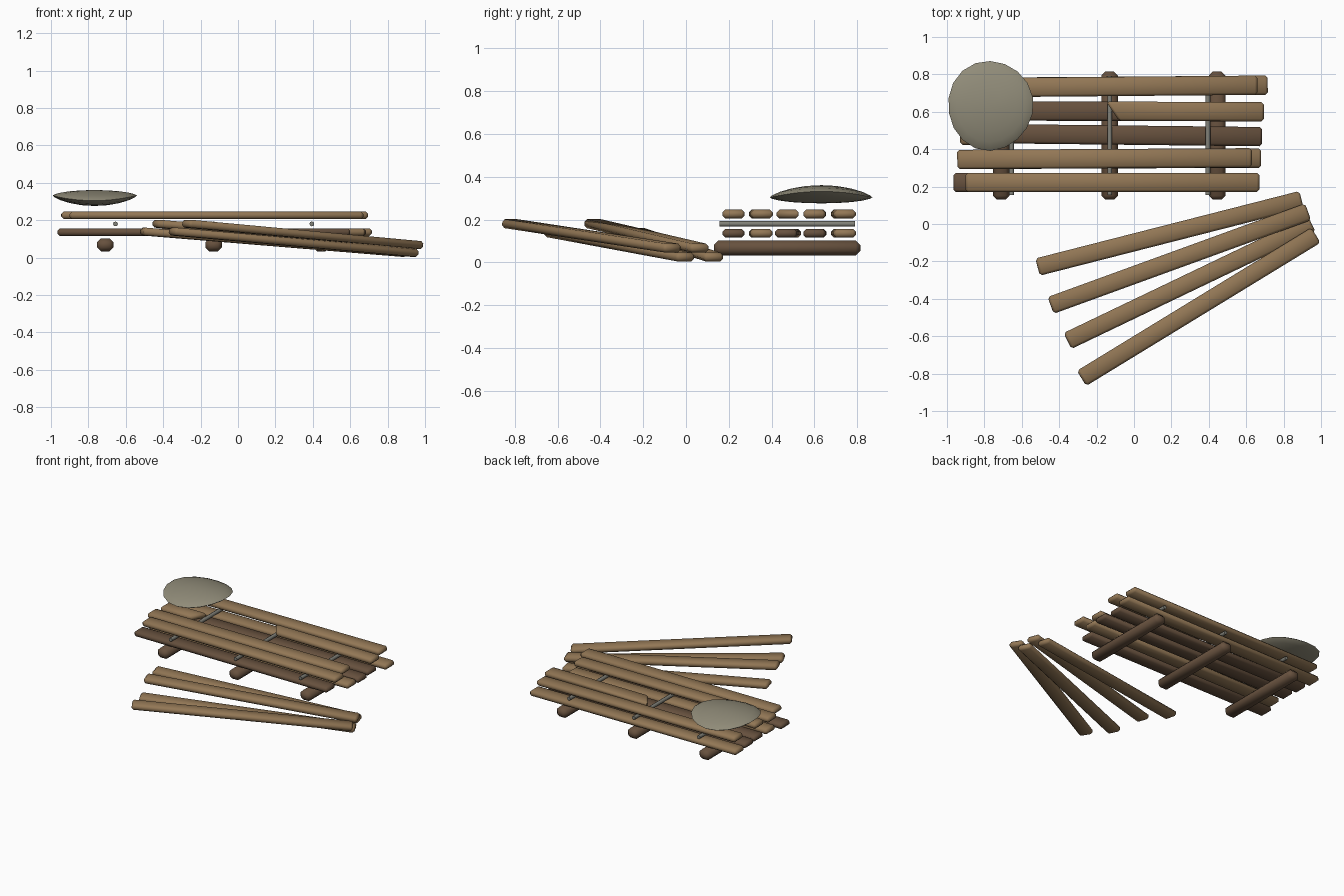
import bpy, bmesh, math
from mathutils import Vector

cube = bpy.data.objects.get("Cube")
if cube:
    bpy.data.objects.remove(cube, do_unlink=True)


def material(name, rgb):
    m = bpy.data.materials.new(name)
    m.use_nodes = True
    m.diffuse_color = (*rgb, 1)
    m.node_tree.nodes["Principled BSDF"].inputs["Base Color"].default_value = (*rgb, 1)
    return m


LIGHT = material("light wood", (0.29, 0.185, 0.092))
DARK = material("dark wood", (0.135, 0.082, 0.048))
STONE = material("grey stone", (0.28, 0.26, 0.19))
IRON = material("grey iron", (0.22, 0.22, 0.19))


def finish(name, bm, mat, angle):
    bmesh.ops.recalc_face_normals(bm, faces=bm.faces)
    me = bpy.data.meshes.new(name)
    bm.to_mesh(me)
    bm.free()
    me.materials.append(mat)
    ob = bpy.data.objects.new(name, me)
    bpy.context.collection.objects.link(ob)
    bpy.ops.object.select_all(action='DESELECT')
    ob.select_set(True)
    bpy.context.view_layer.objects.active = ob
    bpy.ops.object.shade_smooth_by_angle(angle=math.radians(angle))
    return ob


def plank(name, start, end, width, thick, chamfer, mat, skew=(0, 0)):
    """Chamfered board between two end centres; skew slants a broken end."""
    start, end = Vector(start), Vector(end)
    axis = end - start
    bm = bmesh.new()
    bmesh.ops.create_cube(bm, size=1)
    for v in bm.verts:
        slant = skew[0] if v.co.x < 0 else skew[1]
        v.co = Vector((v.co.x * axis.length + slant * v.co.y, v.co.y * width, v.co.z * thick))
    bmesh.ops.bevel(bm, geom=bm.edges[:], offset=chamfer, segments=1,
                    affect='EDGES', clamp_overlap=True)
    ob = finish(name, bm, mat, 50)
    ob.location = (start + end) / 2
    ob.rotation_euler = (0, -math.asin(axis.z / axis.length), math.atan2(axis.y, axis.x))
    return ob


# Bearers across the bottom and iron rods between the two board layers
for i, (bx, rx) in enumerate([(-0.71, -0.655), (-0.13, -0.13), (0.445, 0.395)]):
    plank(f"bearer_{i + 1}", (bx, 0.13, 0.068), (bx, 0.815, 0.068), 0.09, 0.07, 0.022, DARK)
    bm = bmesh.new()
    bmesh.ops.create_cone(bm, cap_ends=True, segments=8, radius1=0.013, radius2=0.013, depth=0.635)
    rod = finish(f"rod_{i + 1}", bm, IRON, 50)
    rod.location = (rx, 0.473, 0.18)
    rod.rotation_euler.x = math.pi / 2

# Lower boards: x start, x end, y at start, y at end, material
lower = [(-0.965, 0.60, 0.222, 0.222, DARK), (-0.93, 0.68, 0.345, 0.352, LIGHT),
         (-0.93, 0.685, 0.485, 0.467, DARK), (-0.94, 0.67, 0.605, 0.60, DARK),
         (-0.95, 0.715, 0.73, 0.742, LIGHT)]
for i, (a, b, ya, yb, mat) in enumerate(lower):
    plank(f"lower_board_{i + 1}", (a, ya, 0.136), (b, yb, 0.136), 0.103, 0.041, 0.013, mat)

# Upper boards, two of them snapped off short
upper = [(-0.90, 0.67, 0.222, 0.222, (0, 0)), (-0.945, 0.63, 0.345, 0.354, (0, 0)),
         (-0.93, -0.65, 0.475, 0.475, (0, 0.06)), (-0.115, 0.695, 0.603, 0.60, (-0.07, 0)),
         (-0.94, 0.66, 0.728, 0.742, (0, 0))]
for i, (a, b, ya, yb, skew) in enumerate(upper):
    plank(f"upper_board_{i + 1}", (a, ya, 0.226), (b, yb, 0.226), 0.103, 0.041, 0.013, LIGHT, skew)

# Loose boards fanned out in front, alternately lying and stacked
loose = [(-0.515, -0.23, 0.895, 0.13, 0), (-0.445, -0.435, 0.93, 0.065, 1),
         (-0.355, -0.625, 0.95, 0.0, 0), (-0.28, -0.825, 0.972, -0.06, 1)]
for i, (ax, ay, bx, by, up) in enumerate(loose):
    lift = 0.042 * up
    plank(f"loose_board_{i + 1}", (ax, ay, 0.14 + lift), (bx, by, 0.024 + lift),
          0.095, 0.042, 0.013, LIGHT)

# Flat lens-shaped stone resting over the corner
bm = bmesh.new()
bmesh.ops.create_uvsphere(bm, u_segments=18, v_segments=10, radius=1)
for v in bm.verts:
    x, y, z = v.co
    wobble = 1 + 0.015 * math.sin(3 * math.atan2(y, x) + 1)
    bulge = (0.043 if z > 0 else -0.042) * abs(z) ** 1.4
    v.co = (x * 0.228 * wobble, y * 0.24 * wobble, bulge + 0.014 * (x * x - y * y))
stone = finish("flat_stone", bm, STONE, 35)
stone.location = (-0.768, 0.633, 0.318)
